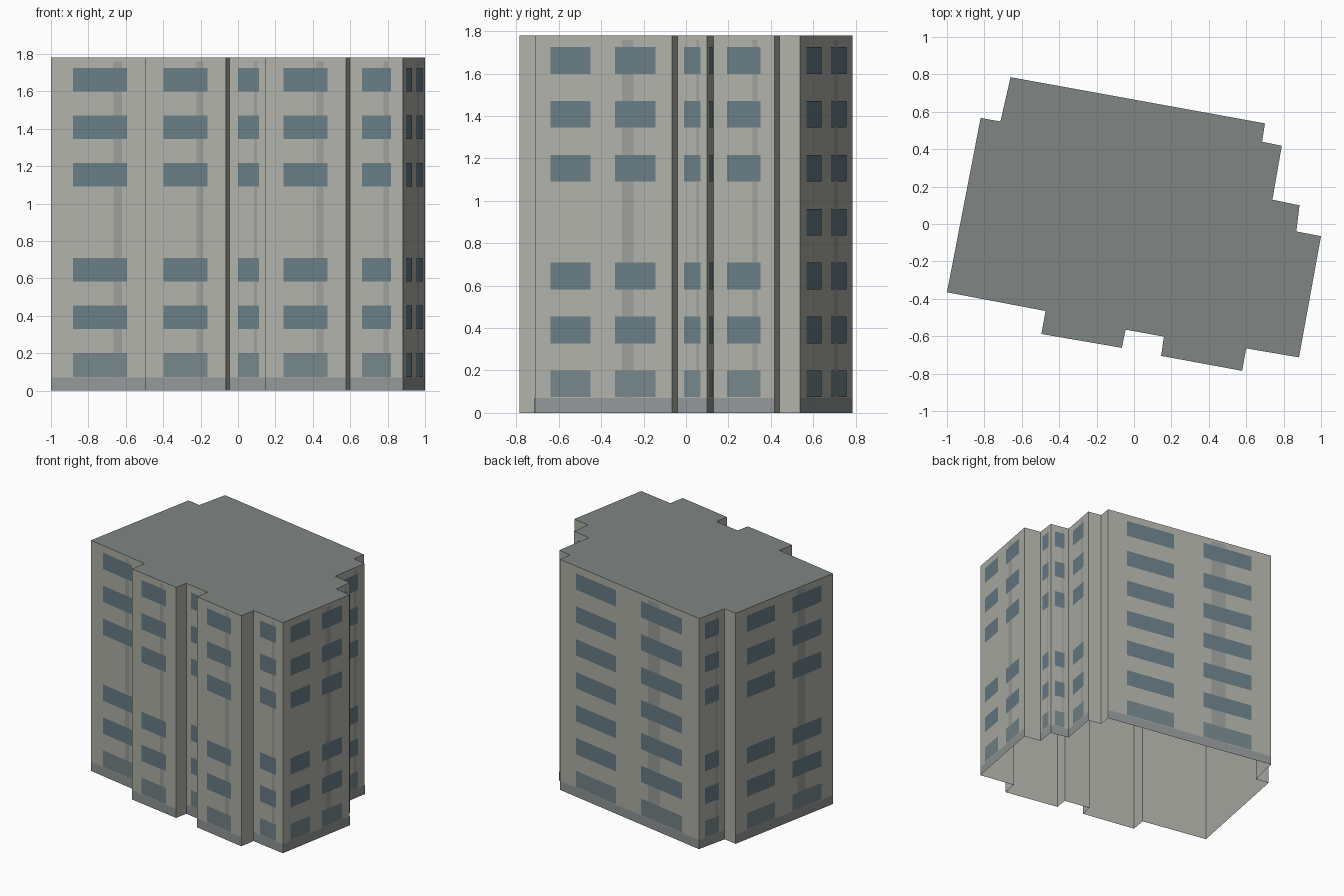
import bpy
from mathutils import Vector

if "Cube" in bpy.data.objects:
    bpy.data.objects.remove(bpy.data.objects["Cube"])

H = 1.78
FLOORS = 7
PITCH = H / FLOORS

# Footprint outline, counter-clockwise, starting at the front left corner
OUTLINE = [(-1.0, -0.365), (-0.473, -0.465), (-0.495, -0.588), (-0.065, -0.662),
           (-0.045, -0.565), (0.16, -0.602), (0.145, -0.705), (0.578, -0.785),
           (0.60, -0.665), (0.882, -0.713), (1.0, -0.065), (0.868, -0.04),
           (0.885, 0.10), (0.74, 0.13), (0.79, 0.418), (0.685, 0.44),
           (0.70, 0.538), (-0.66, 0.785), (-0.714, 0.548), (-0.82, 0.567)]


def material(name, r, g, b):
    m = bpy.data.materials.new(name)
    m.diffuse_color = (r, g, b, 1)
    m.use_nodes = True
    m.node_tree.nodes["Principled BSDF"].inputs["Base Color"].default_value = m.diffuse_color
    return m


WALL = material("wall_plaster", 0.44, 0.44, 0.40)
ROOF = material("roof_grey", 0.215, 0.24, 0.23)
GLASS = material("window_glass", 0.14, 0.205, 0.235)
LOW_GLASS = material("ground_floor_glass", 0.18, 0.24, 0.255)
STRIPE = material("stripe_grey", 0.33, 0.345, 0.33)
PLINTH = material("plinth_grey", 0.29, 0.31, 0.31)


def make_mesh(name, verts, faces, mats, indices=None):
    me = bpy.data.meshes.new(name)
    me.from_pydata(verts, [], faces)
    for m in mats:
        me.materials.append(m)
    for i, idx in enumerate(indices or []):
        me.polygons[i].material_index = idx
    me.update()
    ob = bpy.data.objects.new(name, me)
    bpy.context.collection.objects.link(ob)
    return ob


# Building body: hollow extruded footprint, open below, with a grey flat roof
n = len(OUTLINE)
verts = [(x, y, 0) for x, y in OUTLINE] + [(x, y, H) for x, y in OUTLINE]
faces = [(i, (i + 1) % n, (i + 1) % n + n, i + n) for i in range(n)]
faces.append(tuple(range(n, 2 * n)))
make_mesh("building_body", verts, faces, [WALL, ROOF], [0] * n + [1])


class Panels:
    """Collects flat rectangles lying just in front of the walls."""

    def __init__(self, name, mat, offset):
        self.name, self.mat, self.offset = name, mat, offset
        self.verts, self.faces = [], []

    def add(self, a, b, u0, u1, z0, z1):
        d = b - a
        out = Vector((d.y, -d.x)).normalized() * self.offset
        p, q = a + d * u0 + out, a + d * u1 + out
        k = len(self.verts)
        self.verts += [(p.x, p.y, z0), (q.x, q.y, z0), (q.x, q.y, z1), (p.x, p.y, z1)]
        self.faces.append((k, k + 1, k + 2, k + 3))

    def build(self):
        make_mesh(self.name, self.verts, self.faces, [self.mat])


windows = Panels("windows", GLASS, 0.0016)
low_windows = Panels("ground_floor_windows", LOW_GLASS, 0.0016)
stripes = Panels("wall_stripes", STRIPE, 0.0008)
plinth = Panels("plinth_band", PLINTH, 0.0008)

for i in range(n):
    a, b = Vector(OUTLINE[i]), Vector(OUTLINE[(i + 1) % n])
    length = (b - a).length
    if length < 0.138:          # short returns stay blank
        continue
    plinth.add(a, b, 0, 1, 0, 0.07)
    stripes.add(a, b, 0.635, 0.72, 0.07, 1.76)
    columns = [(0.115, 0.405), (0.585, 0.88)] if length > 0.6 else [(0.225, 0.77)]
    for k in range(FLOORS):
        if k == 3 and length < 1.2:   # middle floor has windows only at the back
            continue
        for u0, u1 in columns:
            group = windows if k else low_windows
            group.add(a, b, u0, u1, 0.074 + k * PITCH, 0.2 + k * PITCH)

for part in (windows, low_windows, stripes, plinth):
    part.build()
